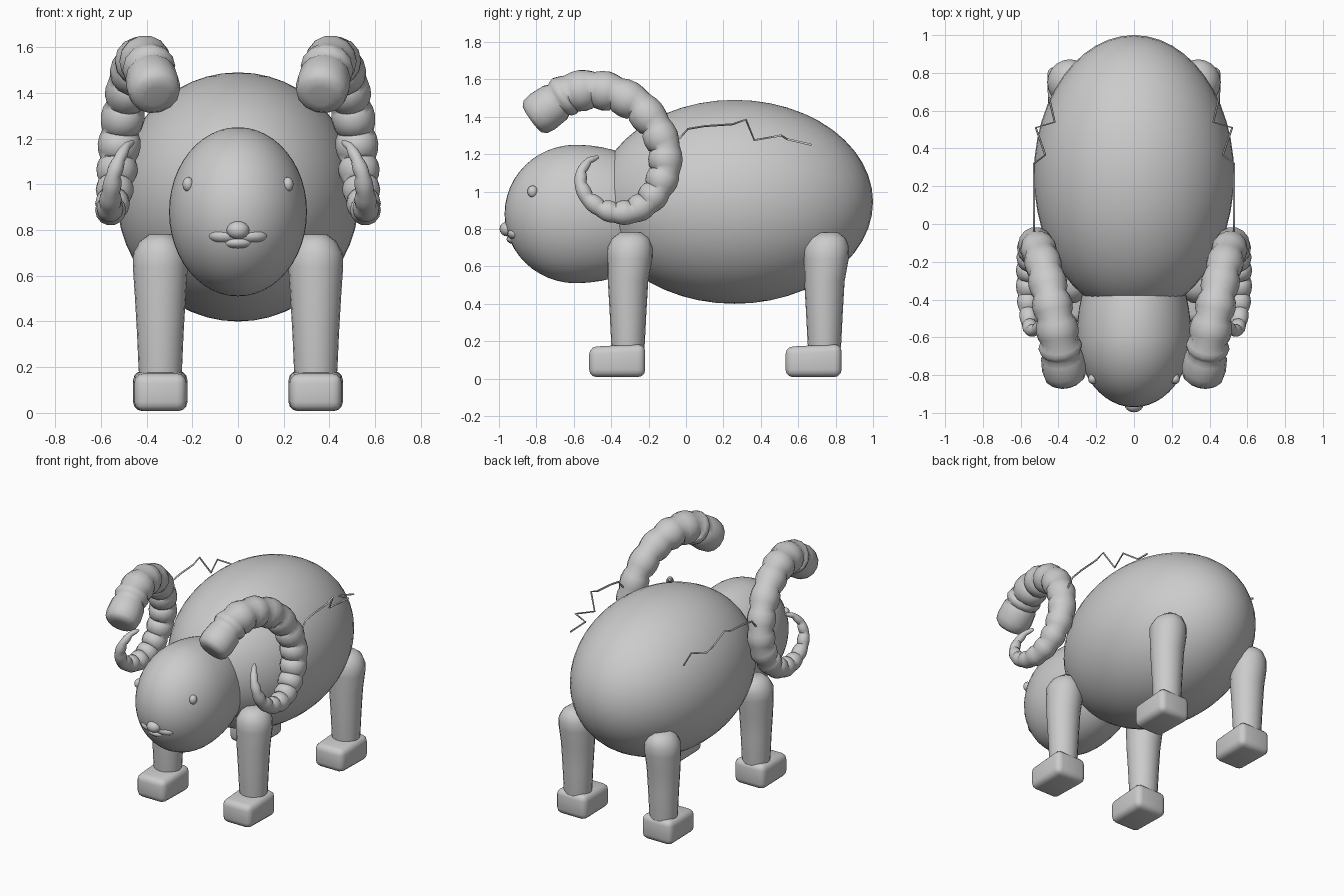
import bpy, bmesh, math
from mathutils import Vector

cube = bpy.data.objects.get("Cube")
if cube:
    bpy.data.objects.remove(cube)

clay = bpy.data.materials.new("grey_clay")
clay.use_nodes = True
clay.diffuse_color = (0.6, 0.6, 0.6, 1)
clay.node_tree.nodes["Principled BSDF"].inputs["Base Color"].default_value = (0.6, 0.6, 0.6, 1)


def finish(bm, name, angle=60):
    bmesh.ops.recalc_face_normals(bm, faces=bm.faces)
    mesh = bpy.data.meshes.new(name)
    bm.to_mesh(mesh)
    bm.free()
    mesh.materials.append(clay)
    obj = bpy.data.objects.new(name, mesh)
    bpy.context.collection.objects.link(obj)
    bpy.ops.object.select_all(action='DESELECT')
    bpy.context.view_layer.objects.active = obj
    obj.select_set(True)
    bpy.ops.object.shade_smooth_by_angle(angle=math.radians(angle))
    return obj


def ball(name, centre, radii, back=1.0, segments=32):
    """Ellipsoid; back stretches the half that faces +y."""
    bm = bmesh.new()
    bmesh.ops.create_uvsphere(bm, u_segments=segments, v_segments=segments // 2, radius=1)
    for v in bm.verts:
        stretch = back if v.co.y > 0 else 1
        v.co = Vector([c + r * p for c, r, p in zip(centre, radii, v.co)])
        v.co.y = centre[1] + (v.co.y - centre[1]) * stretch
    return finish(bm, name)


def tube(name, points, radii, sides):
    """Capped tube through points, with rings kept level along the path."""
    bm = bmesh.new()
    rings = []
    for i, p in enumerate(points):
        along = (points[min(i + 1, len(points) - 1)] - points[max(i - 1, 0)]).normalized()
        side = Vector((1, 0, 0))
        side = (side - along * side.dot(along)).normalized()
        up = along.cross(side)
        rings.append([bm.verts.new(p + radii[i] * (side * math.cos(a) + up * math.sin(a)))
                      for a in (2 * math.pi * k / sides for k in range(sides))])
    for a, b in zip(rings, rings[1:]):
        for k in range(sides):
            n = (k + 1) % sides
            bm.faces.new((a[k], a[n], b[n], b[k]))
    bm.faces.new(rings[0])
    bm.faces.new(rings[-1])
    return finish(bm, name)


# Body and head
ball("body", (0, 0.26, 0.945), (0.53, 0.74, 0.545), segments=48)
ball("head", (0, -0.59, 0.88), (0.302, 0.38, 0.37), back=1.4, segments=48)

# Face
ball("nose", (0, -0.955, 0.80), (0.05, 0.042, 0.04), segments=16)
ball("chin", (0, -0.90, 0.745), (0.07, 0.06, 0.03), segments=16)

# Horn centre line from thin tip to blunt end: x, y, z, radius
HORN = [
    (0.46, -0.47, 1.185, 0.010), (0.49, -0.52, 1.165, 0.020), (0.52, -0.56, 1.11, 0.028),
    (0.545, -0.565, 1.04, 0.035), (0.555, -0.53, 0.965, 0.042), (0.56, -0.46, 0.91, 0.050),
    (0.56, -0.38, 0.885, 0.060), (0.555, -0.29, 0.89, 0.068), (0.545, -0.21, 0.935, 0.075),
    (0.535, -0.15, 1.01, 0.082), (0.525, -0.11, 1.11, 0.088), (0.515, -0.11, 1.23, 0.090),
    (0.495, -0.16, 1.35, 0.092), (0.47, -0.25, 1.46, 0.096), (0.445, -0.37, 1.525, 0.100),
    (0.42, -0.49, 1.55, 0.104), (0.395, -0.62, 1.53, 0.110), (0.385, -0.68, 1.49, 0.110),
]
# Widths of one bead along its length, and of the blunt end cap
BEAD = [(0, 0.88), (0.2, 1.0), (0.5, 1.06), (0.8, 1.0)]
CAP = [(0, 0.9), (0.15, 1.02), (0.6, 1.07), (0.85, 1.0), (0.97, 0.8), (1, 0.45)]

# Zigzag strand beside the body: x, y, z
STRAND = [(0.50, -0.20, 1.14), (0.53, -0.03, 1.29), (0.53, 0.01, 1.335), (0.53, 0.10, 1.35),
          (0.53, 0.25, 1.36), (0.53, 0.32, 1.385), (0.47, 0.365, 1.275), (0.52, 0.51, 1.30),
          (0.42, 0.54, 1.28), (0.45, 0.67, 1.25)]

# Leg profile: height, y shift, radius across x, radius along y
LEG = [(0.10, 0.0, 0.085, 0.08), (0.19, 0.0, 0.095, 0.09), (0.35, 0.0, 0.102, 0.098),
       (0.52, 0.0, 0.112, 0.108), (0.64, 0.01, 0.12, 0.12), (0.70, 0.01, 0.118, 0.122),
       (0.75, 0.015, 0.09, 0.10), (0.78, 0.015, 0.05, 0.06)]


def leg(name, x, y):
    bm = bmesh.new()
    sides = 20
    rings = [[bm.verts.new((x + rx * math.cos(a), y + dy + ry * math.sin(a), z))
              for a in (2 * math.pi * k / sides for k in range(sides))]
             for z, dy, rx, ry in LEG]
    for a, b in zip(rings, rings[1:]):
        for k in range(sides):
            n = (k + 1) % sides
            bm.faces.new((a[k], a[n], b[n], b[k]))
    bm.faces.new(rings[0])
    bm.faces.new(rings[-1])
    finish(bm, name + "_leg")

    # Rounded block foot with a lower toe
    bm = bmesh.new()
    bmesh.ops.create_cube(bm, size=1)
    for v in bm.verts:
        front = v.co.y < 0
        low = v.co.z < 0
        v.co.x = x + v.co.x * (0.225 if front else 0.24)
        v.co.y = y + (-0.208 if front else 0.092)
        v.co.z = 0.008 if low else (0.17 if front else 0.185)
    bmesh.ops.bevel(bm, geom=bm.edges[:], offset=0.04, segments=3, profile=0.5, affect='EDGES')
    finish(bm, name + "_foot")


for side, s in (("left", 1), ("right", -1)):
    ball(side + "_eye", (s * 0.218, -0.82, 1.0), (0.025, 0.028, 0.032), segments=16)
    ball(side + "_cheek", (s * 0.055, -0.905, 0.775), (0.075, 0.05, 0.035), segments=16)
    leg(side + "_front", s * 0.34, -0.31)
    leg(side + "_back", s * 0.34, 0.74)

    # Beaded horn
    knots = [(Vector((s * x, y, z)), r) for x, y, z, r in HORN]
    points, radii = [], []
    for (p, r), (q, t) in zip(knots, knots[1:]):
        for f, width in BEAD:
            points.append(p.lerp(q, f))
            radii.append((r + (t - r) * f) * width)
    start, r = knots[-1]
    end = Vector((s * 0.36, -0.825, 1.385))
    for f, width in CAP:
        points.append(start.lerp(end, f))
        radii.append(r * width)
    tube(side + "_horn", points, radii, 14)

    strand = [Vector((s * x, y, z)) for x, y, z in STRAND]
    tube(side + "_strand", strand, [0.006] * len(strand), 6)
